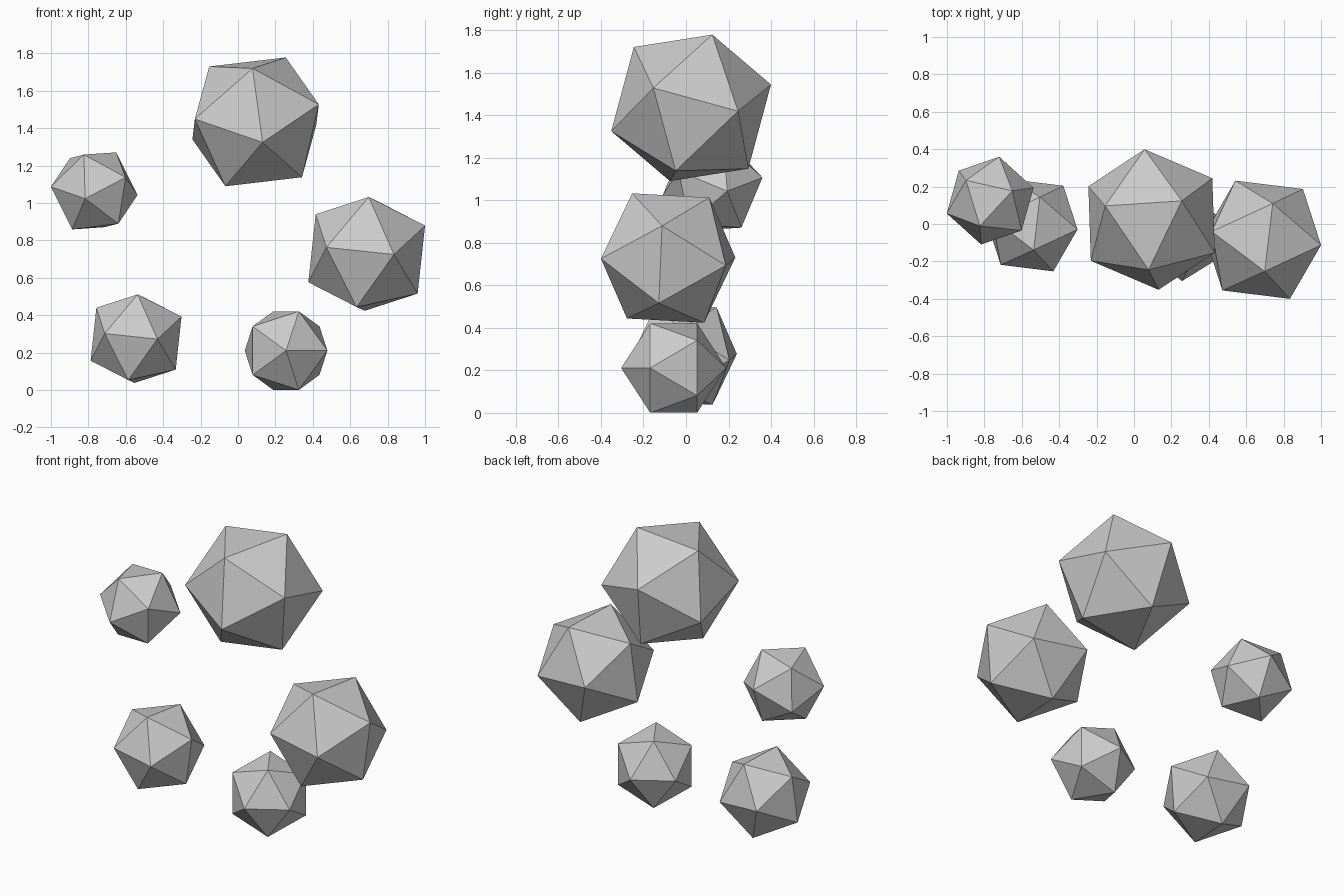
import bpy, bmesh
from mathutils import Vector, Matrix

if "Cube" in bpy.data.objects:
    bpy.data.objects.remove(bpy.data.objects["Cube"])

PHI = (1 + 5 ** 0.5) / 2


def icosahedron(name, centre, radius, p, q):
    """Regular icosahedron; p and q are the directions of two adjacent corners."""
    p, q = Vector(p).normalized(), Vector(q).normalized()
    s, d = (p + q).normalized(), (p - q).normalized()
    rot = Matrix((d.cross(s), d, s)).transposed()
    bm = bmesh.new()
    # Corners are the cyclic permutations of (0, +-1, +-phi)
    for i in (-1, 1):
        for j in (-PHI, PHI):
            for v in ((0, i, j), (i, j, 0), (j, 0, i)):
                bm.verts.new(rot @ Vector(v).normalized() * radius)
    bmesh.ops.convex_hull(bm, input=bm.verts[:])
    bmesh.ops.recalc_face_normals(bm, faces=bm.faces[:])
    mesh = bpy.data.meshes.new(name)
    bm.to_mesh(mesh)
    bm.free()
    obj = bpy.data.objects.new(name, mesh)
    obj.location = centre
    bpy.context.collection.objects.link(obj)


# Ring of five faceted stones
icosahedron("top_stone", (0.094, 0.024, 1.434), 0.393,
            (7, -70.2, -20.5), (-3, -50.3, 53.5))
icosahedron("right_stone", (0.688, -0.084, 0.728), 0.348,
            (-40, -50.8, 6.5), (27, -59.1, -0.5))
icosahedron("lower_left_stone", (-0.545, -0.007, 0.275), 0.271,
            (-40, -50.8, 6.5), (27, -59.1, -0.5))
icosahedron("upper_left_stone", (-0.769, 0.125, 1.065), 0.243,
            (31.2, -30, 13.4), (-8.8, -43.8, -7.6))
icosahedron("bottom_stone", (0.257, -0.058, 0.211), 0.247,
            (0, -1, 0), (0.894, -0.447, 0))
